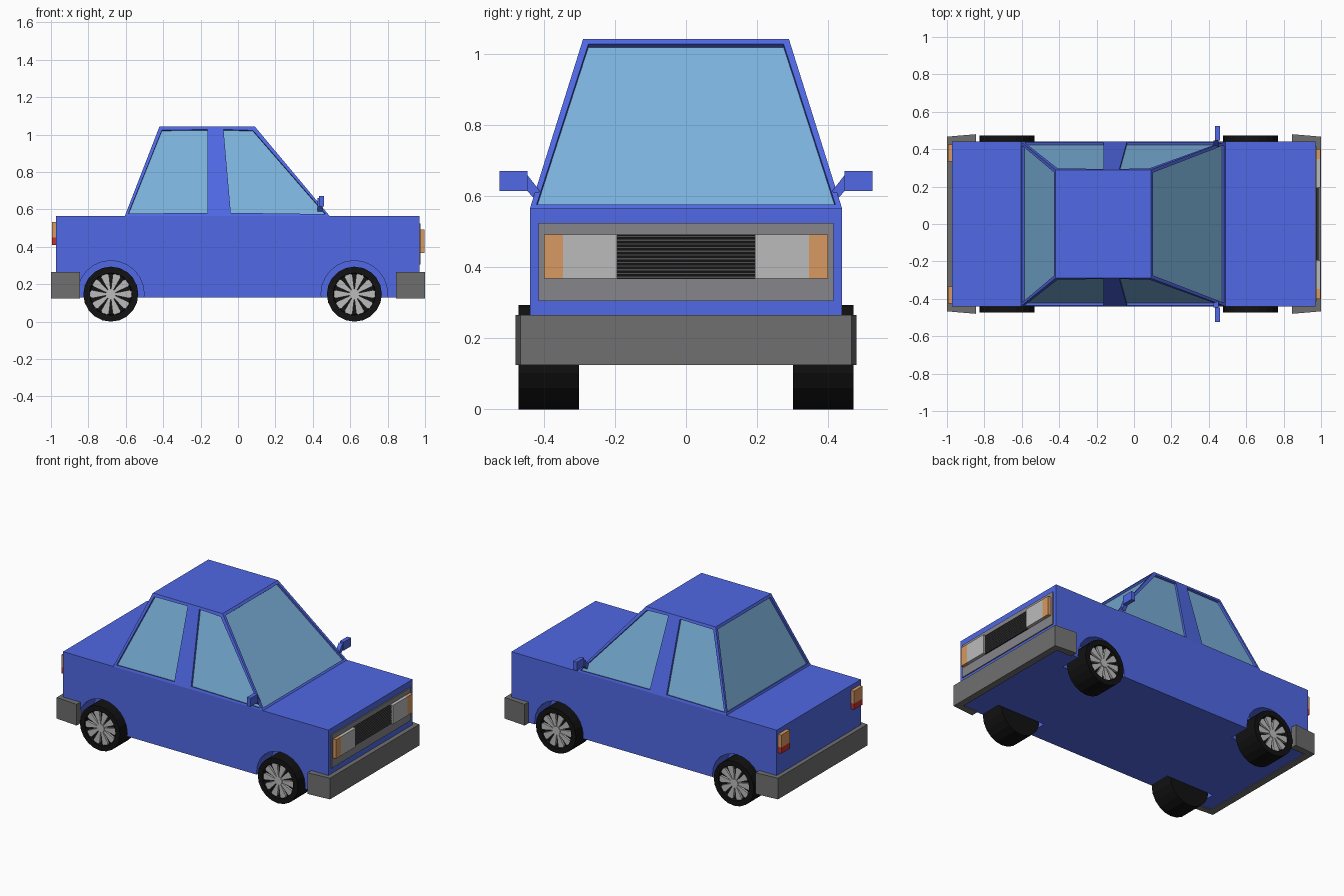
import bpy, bmesh
from math import sin, cos, pi
from mathutils import Vector

if "Cube" in bpy.data.objects:
    bpy.data.objects.remove(bpy.data.objects["Cube"])


def material(name, rgb):
    m = bpy.data.materials.new(name)
    m.diffuse_color = (*rgb, 1)
    m.use_nodes = True
    m.node_tree.nodes["Principled BSDF"].inputs["Base Color"].default_value = m.diffuse_color
    return m


BLUE = material("blue_paint", (0.08, 0.14, 0.78))
GLASS = material("window_glass", (0.2, 0.45, 0.72))
BUMPER = material("dark_grey", (0.16, 0.16, 0.16))
PANEL = material("mid_grey", (0.24, 0.24, 0.26))
LIGHT = material("light_grey", (0.5, 0.5, 0.5))
BLACK = material("rubber", (0.006, 0.006, 0.006))
SLAT = material("slat_grey", (0.08, 0.08, 0.08))
ORANGE = material("orange_lens", (0.68, 0.32, 0.12))
RED = material("red_lens", (0.55, 0.03, 0.03))


def finish(name, bm, *mats):
    bmesh.ops.recalc_face_normals(bm, faces=bm.faces)
    me = bpy.data.meshes.new(name)
    bm.to_mesh(me)
    bm.free()
    for m in mats:
        me.materials.append(m)
    ob = bpy.data.objects.new(name, me)
    bpy.context.collection.objects.link(ob)
    return ob


def prism(name, polys, axis, lo, hi, mat):
    """Extrude flat outlines along an axis, all into one object."""
    bm = bmesh.new()
    place = {'x': lambda a, b, t: (t, a, b), 'y': lambda a, b, t: (a, t, b),
             'z': lambda a, b, t: (a, b, t)}[axis]
    for pts in polys:
        ends = [[bm.verts.new(place(a, b, t)) for a, b in pts] for t in (lo, hi)]
        for ring in ends:
            bm.faces.new(ring)
        n = len(pts)
        for i in range(n):
            j = (i + 1) % n
            bm.faces.new((ends[0][i], ends[0][j], ends[1][j], ends[1][i]))
    return finish(name, bm, mat)


def rect(a0, a1, b0, b1):
    return [(a0, b0), (a1, b0), (a1, b1), (a0, b1)]


def circle(cx, cz, r, n):
    return [(cx + r * cos(2 * pi * i / n), cz + r * sin(2 * pi * i / n)) for i in range(n)]


AXLES = {"rear": -0.68, "front": 0.622}
SIDES = {"right": -1, "left": 1}
R = 0.147

# Lower body with wheel arch pockets
body = prism("body", [rect(-0.972, 0.97, 0.13, 0.565)], 'y', -0.44, 0.44, BLUE)
for s in SIDES.values():
    arches = [circle(x, 0.148, 0.178, 24) for x in AXLES.values()]
    cutter = prism("arch_cutter", arches, 'y', s * 0.295, s * 0.6, BLUE)
    cutter.hide_render = True
    mod = body.modifiers.new("arches", 'BOOLEAN')
    mod.operation, mod.solver, mod.object = 'DIFFERENCE', 'EXACT', cutter
    bpy.context.view_layer.objects.active = body
    bpy.ops.object.modifier_apply(modifier=mod.name)
    bpy.data.objects.remove(cutter)

# Cabin with recessed windows
bm = bmesh.new()
low, top = (-0.605, -0.145, -0.055, 0.49), (-0.42, -0.145, -0.095, 0.09)
rows = {}
for s in SIDES.values():
    rows[s] = ([bm.verts.new((x, s * 0.44, 0.565)) for x in low],
               [bm.verts.new((x, s * 0.29, 1.043)) for x in top])
panes = []
for b, t in rows.values():
    for i in range(3):
        f = bm.faces.new((b[i], b[i + 1], t[i + 1], t[i]))
        if i != 1:
            panes.append(f)
(rb, rt), (lb, lt) = rows[-1], rows[1]
for i in (0, 3):
    panes.append(bm.faces.new((rb[i], lb[i], lt[i], rt[i])))
bm.faces.new(rt + lt[::-1])
bm.faces.new(rb + lb[::-1])
bmesh.ops.recalc_face_normals(bm, faces=bm.faces)
bmesh.ops.inset_individual(bm, faces=panes, thickness=0.024)
bmesh.ops.inset_individual(bm, faces=panes, thickness=0.0, depth=-0.014)
for f in panes:
    f.material_index = 1
finish("cabin", bm, BLUE, GLASS)

# Bumpers wrapping round both ends
for end, s in (("front", 1), ("rear", -1)):
    half = [(0.845, 0.43), (0.845, 0.48), (1.0, 0.467)]
    outline = half + [(x, -y) for x, y in half[::-1]] + [(0.955, -0.43), (0.955, 0.43)]
    prism(end + "_bumper", [[(s * x, y) for x, y in outline]], 'z', 0.125, 0.265, BUMPER)

# Front panel and slatted grille
prism("front_panel", [rect(-0.415, 0.415, 0.305, 0.525)], 'x', 0.96, 0.977, PANEL)
prism("grille_back", [rect(-0.195, 0.195, 0.367, 0.492)], 'x', 0.97, 0.980, BLACK)
step = 0.125 / 12
prism("grille_slats", [rect(-0.195, 0.195, 0.367 + step * (i + 0.2), 0.367 + step * (i + 0.8))
                       for i in range(12)], 'x', 0.97, 0.987, SLAT)

for side, s in SIDES.items():
    # Lamps
    prism(side + "_headlight", [rect(s * 0.195, s * 0.347, 0.368, 0.493)], 'x', 0.97, 0.998, LIGHT)
    prism(side + "_indicator", [rect(s * 0.347, s * 0.4, 0.368, 0.493)], 'x', 0.97, 0.998, ORANGE)
    prism(side + "_rear_indicator", [rect(s * 0.335, s * 0.425, 0.45, 0.533)],
          'x', -0.995, -0.96, ORANGE)
    prism(side + "_tail_light", [rect(s * 0.335, s * 0.425, 0.41, 0.45)], 'x', -0.995, -0.96, RED)

    # Door mirror with its arm
    prism(side + "_mirror", [rect(s * 0.447, s * 0.525, 0.615, 0.671)], 'x', 0.432, 0.46, BLUE)
    prism(side + "_mirror_arm", [[(s * 0.447, 0.615), (s * 0.447, 0.66), (s * 0.412, 0.615),
                                  (s * 0.425, 0.59)]], 'x', 0.425, 0.452, BLUE)

    # Wheels: turned tyre, hub and ten tapered spokes
    for axle, x in AXLES.items():
        name = f"{axle}_{side}_"
        bm = bmesh.new()
        profile = [(0, 0.302), (R, 0.302), (R, 0.472), (0.113, 0.472), (0.11, 0.45), (0, 0.45)]
        vs = [bm.verts.new((x, s * y, R - r)) for r, y in profile]
        es = [bm.edges.new(p) for p in zip(vs, vs[1:])]
        bmesh.ops.spin(bm, geom=vs + es, cent=(x, 0, R), axis=(0, 1, 0), angle=2 * pi, steps=20)
        bmesh.ops.remove_doubles(bm, verts=bm.verts, dist=1e-4)
        finish(name + "tyre", bm, BLACK)
        spokes = []
        for k in range(10):
            a = 2 * pi * k / 10
            u, v = Vector((cos(a), sin(a))), Vector((-sin(a), cos(a)))
            c = Vector((x, R))
            spokes.append([c + u * r + v * w for r, w in
                           ((0.02, -0.006), (0.1, -0.022), (0.11, -0.016),
                            (0.11, 0.016), (0.1, 0.022), (0.02, 0.006))])
        prism(name + "spokes", spokes, 'y', s * 0.445, s * 0.464, LIGHT)
        prism(name + "hub", [circle(x, R, 0.028, 12)], 'y', s * 0.445, s * 0.468, LIGHT)
